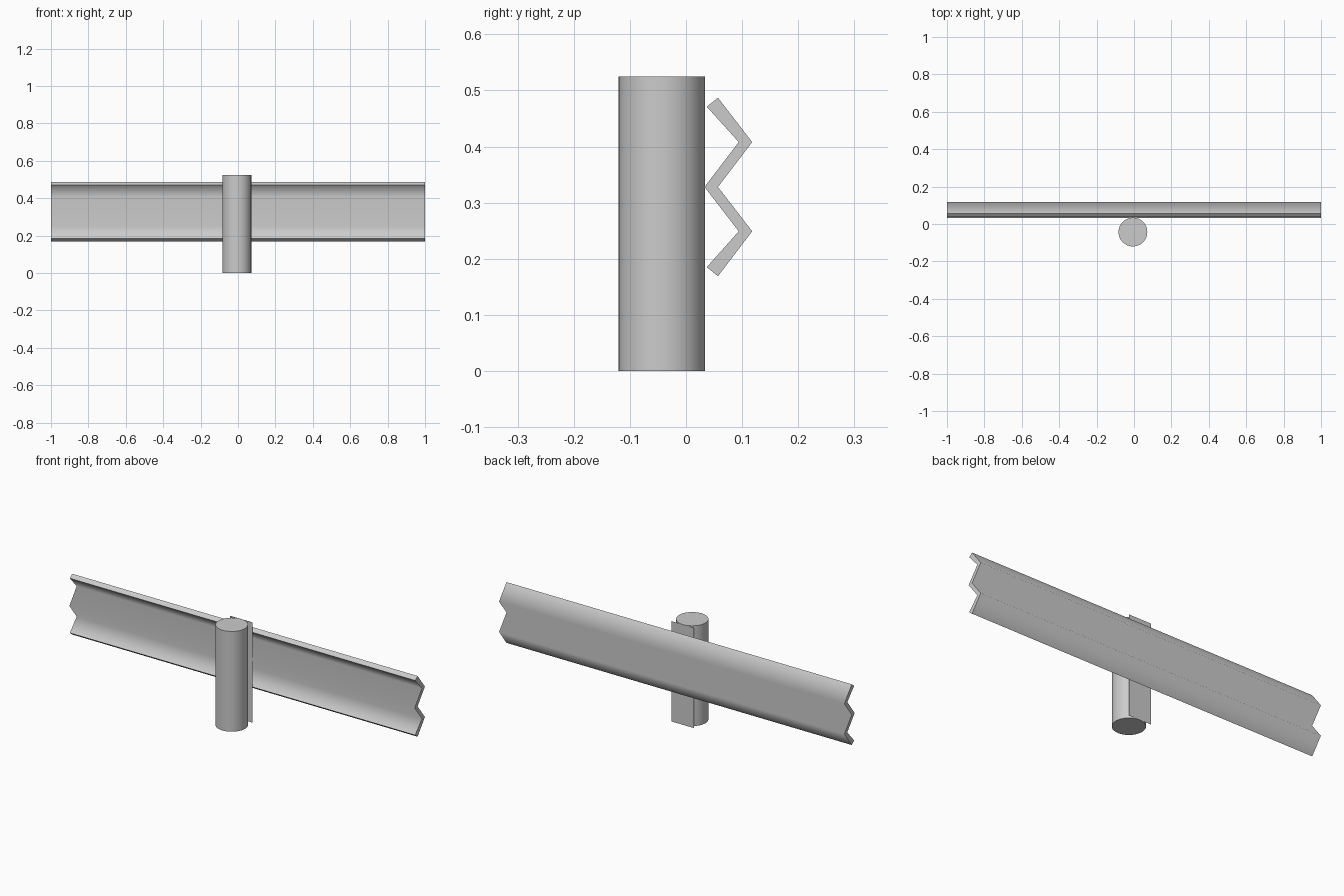
import bpy
import math

if "Cube" in bpy.data.objects:
    bpy.data.objects.remove(bpy.data.objects["Cube"])

POST_X, POST_Y, POST_R, POST_H = -0.006, -0.043, 0.077, 0.525


def make_object(name, verts, faces, smooth_angle=None):
    mesh = bpy.data.meshes.new(name)
    mesh.from_pydata(verts, [], faces)
    obj = bpy.data.objects.new(name, mesh)
    bpy.context.collection.objects.link(obj)
    if smooth_angle:
        bpy.ops.object.select_all(action='DESELECT')
        obj.select_set(True)
        bpy.context.view_layer.objects.active = obj
        bpy.ops.object.shade_smooth_by_angle(angle=math.radians(smooth_angle))
    return obj


# Guard rail: zigzag section (y, z) extruded along x
front = [(0.037, 0.471), (0.094, 0.408), (0.033, 0.328), (0.094, 0.249), (0.037, 0.185)]
back = [(0.057, 0.487), (0.118, 0.408), (0.057, 0.328), (0.118, 0.249), (0.057, 0.169)]
section = front + back[::-1]
n = len(section)
verts = [(x, y, z) for x in (-1, 1) for y, z in section]
# Long strips around the section
faces = [(i, (i + 1) % n, n + (i + 1) % n, n + i) for i in range(n)]
# End caps, one quad per leg of the zigzag
for i in range(4):
    a, b, c, d = i, i + 1, n - 2 - i, n - 1 - i
    faces += [(d, c, b, a), (n + a, n + b, n + c, n + d)]
make_object("guard_rail", verts, faces, 80)

# Round post
bpy.ops.mesh.primitive_cylinder_add(vertices=48, radius=POST_R, depth=POST_H,
                                    location=(POST_X, POST_Y, POST_H / 2))
post = bpy.context.object
post.name = "post"
bpy.ops.object.shade_smooth_by_angle(angle=math.radians(30))

# Thin mounting plate between post and rail
w, y = 0.065, POST_Y + POST_R
make_object("mounting_plate",
            [(POST_X + w, y, 0), (POST_X - w, y, 0),
             (POST_X - w, y, POST_H), (POST_X + w, y, POST_H)],
            [(0, 1, 2, 3)])
